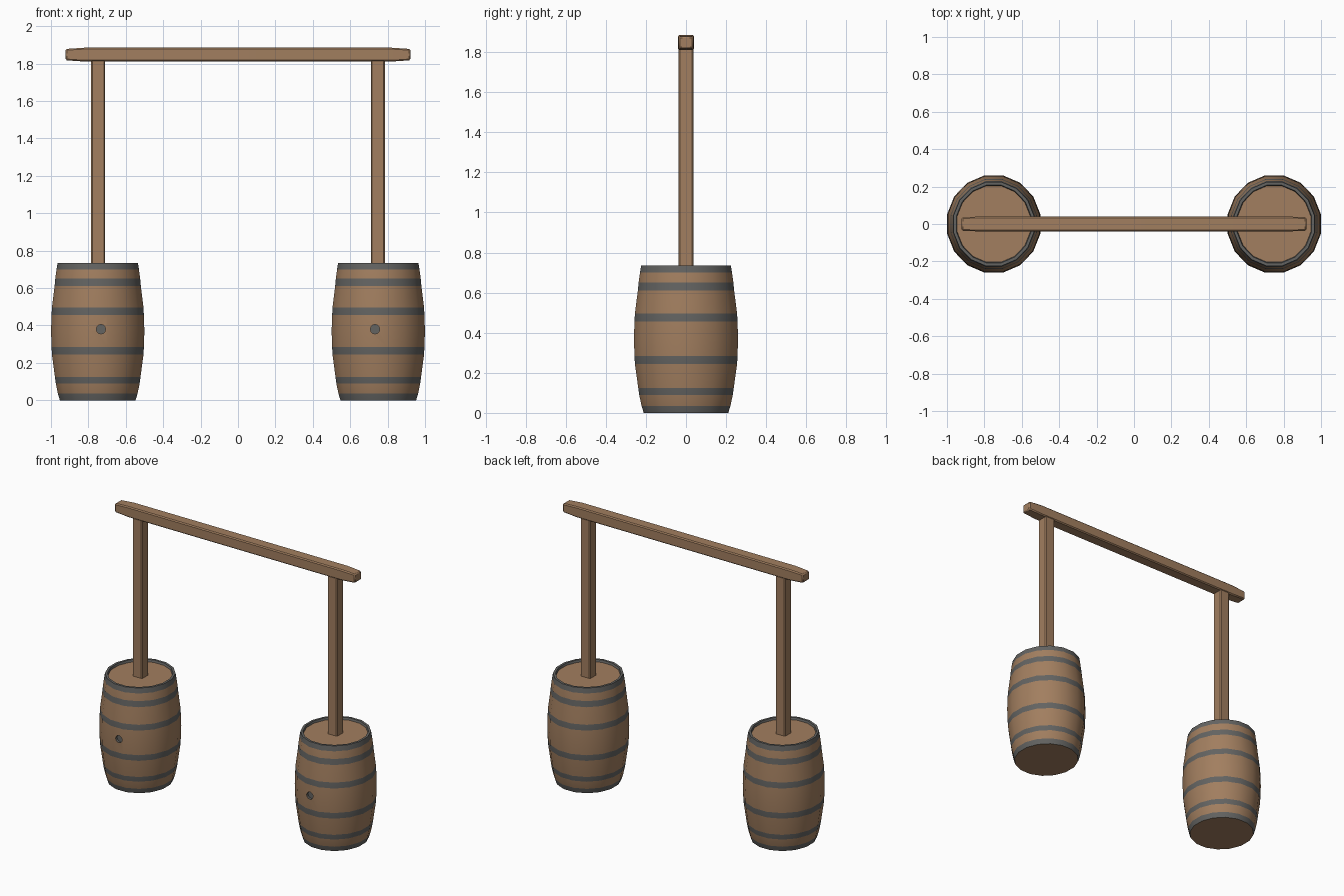
import bpy, bmesh, math
from mathutils import Matrix

cube = bpy.data.objects.get("Cube")
if cube:
    bpy.data.objects.remove(cube, do_unlink=True)


def make_material(name, rgb):
    mat = bpy.data.materials.new(name)
    mat.use_nodes = True
    mat.diffuse_color = (*rgb, 1)
    mat.node_tree.nodes["Principled BSDF"].inputs["Base Color"].default_value = (*rgb, 1)
    return mat


WOOD = make_material("warm_wood", (0.36, 0.21, 0.115))
IRON = make_material("grey_iron", (0.125, 0.125, 0.12))


def make_object(name, bm, materials, smooth=True):
    bmesh.ops.recalc_face_normals(bm, faces=bm.faces)
    mesh = bpy.data.meshes.new(name)
    bm.to_mesh(mesh)
    bm.free()
    for mat in materials:
        mesh.materials.append(mat)
    obj = bpy.data.objects.new(name, mesh)
    bpy.context.collection.objects.link(obj)
    if smooth:
        bpy.ops.object.select_all(action="DESELECT")
        obj.select_set(True)
        bpy.context.view_layer.objects.active = obj
        bpy.ops.object.shade_smooth_by_angle(angle=math.radians(35))
    return obj


# Barrel: (radius, height, iron above this ring?)
SIDES = 16
PROFILE = [(0.215, 0.0, 1), (0.226, 0.035, 0), (0.238, 0.09, 1), (0.243, 0.125, 0),
           (0.260, 0.245, 1), (0.262, 0.285, 0), (0.265, 0.37, 0), (0.262, 0.455, 1),
           (0.260, 0.495, 0), (0.245, 0.61, 1), (0.241, 0.65, 0), (0.234, 0.70, 1),
           (0.228, 0.735, 1), (0.212, 0.735, 1), (0.208, 0.72, 0)]


def add_barrel(name, x):
    bm = bmesh.new()
    rings = []
    for radius, z, _ in PROFILE:
        ring = []
        for i in range(SIDES):
            a = math.tau * (i + 0.5) / SIDES
            ring.append(bm.verts.new((x + radius * 0.96 * math.cos(a),
                                      radius * math.sin(a), z)))
        rings.append(ring)
    for (lower, upper), (_, _, iron) in zip(zip(rings, rings[1:]), PROFILE):
        for i in range(SIDES):
            j = (i + 1) % SIDES
            face = bm.faces.new((lower[i], lower[j], upper[j], upper[i]))
            face.material_index = iron
    bm.faces.new(rings[0][::-1])
    bm.faces.new(rings[-1])
    barrel = make_object(name, bm, [WOOD, IRON], smooth=False)

    # Sunken bung hole on the front
    bm = bmesh.new()
    bmesh.ops.create_cone(bm, cap_ends=True, segments=12, radius1=0.025, radius2=0.025,
                          depth=0.1, matrix=Matrix.Translation((x * 0.977, -0.293, 0.38))
                          @ Matrix.Rotation(math.pi / 2, 4, "X"))
    for face in bm.faces:
        face.material_index = 1
    cutter = make_object("bung_cutter", bm, [WOOD, IRON], smooth=False)
    cutter.hide_render = True
    cut = barrel.modifiers.new("bung_hole", "BOOLEAN")
    cut.operation = "DIFFERENCE"
    cut.solver = "EXACT"
    cut.object = cutter
    bpy.ops.object.select_all(action="DESELECT")
    barrel.select_set(True)
    bpy.context.view_layer.objects.active = barrel
    bpy.ops.object.modifier_apply(modifier=cut.name)
    bpy.data.objects.remove(cutter, do_unlink=True)
    bpy.ops.object.shade_smooth_by_angle(angle=math.radians(35))


def add_timber(name, size, centre, bevel, taper_from=None):
    bm = bmesh.new()
    bmesh.ops.create_cube(bm, size=1)
    bmesh.ops.scale(bm, vec=size, verts=bm.verts)
    if taper_from:
        # Narrow both ends of the beam
        for x in (-taper_from, taper_from):
            bmesh.ops.bisect_plane(bm, geom=bm.verts[:] + bm.edges[:] + bm.faces[:],
                                   plane_co=(x, 0, 0), plane_no=(1, 0, 0))
        for v in bm.verts:
            if abs(v.co.x) > taper_from + 0.01:
                v.co.z *= 0.82
                v.co.y *= 0.9
    sharp = [e for e in bm.edges if e.calc_face_angle(0) > 1]
    bmesh.ops.bevel(bm, geom=sharp, offset=bevel, segments=1, affect="EDGES")
    bmesh.ops.translate(bm, vec=centre, verts=bm.verts)
    make_object(name, bm, [WOOD])


# Two barrels, each with a post
for side, s in (("left", 1), ("right", -1)):
    add_barrel(side + "_barrel", s * 0.75)
    add_timber(side + "_post", (0.076, 0.074, 1.11), (s * 0.748, 0, 1.265), 0.007)

# Crossbeam resting on the posts
add_timber("crossbeam", (1.844, 0.08, 0.074), (0, 0, 1.848), 0.007, taper_from=0.82)
